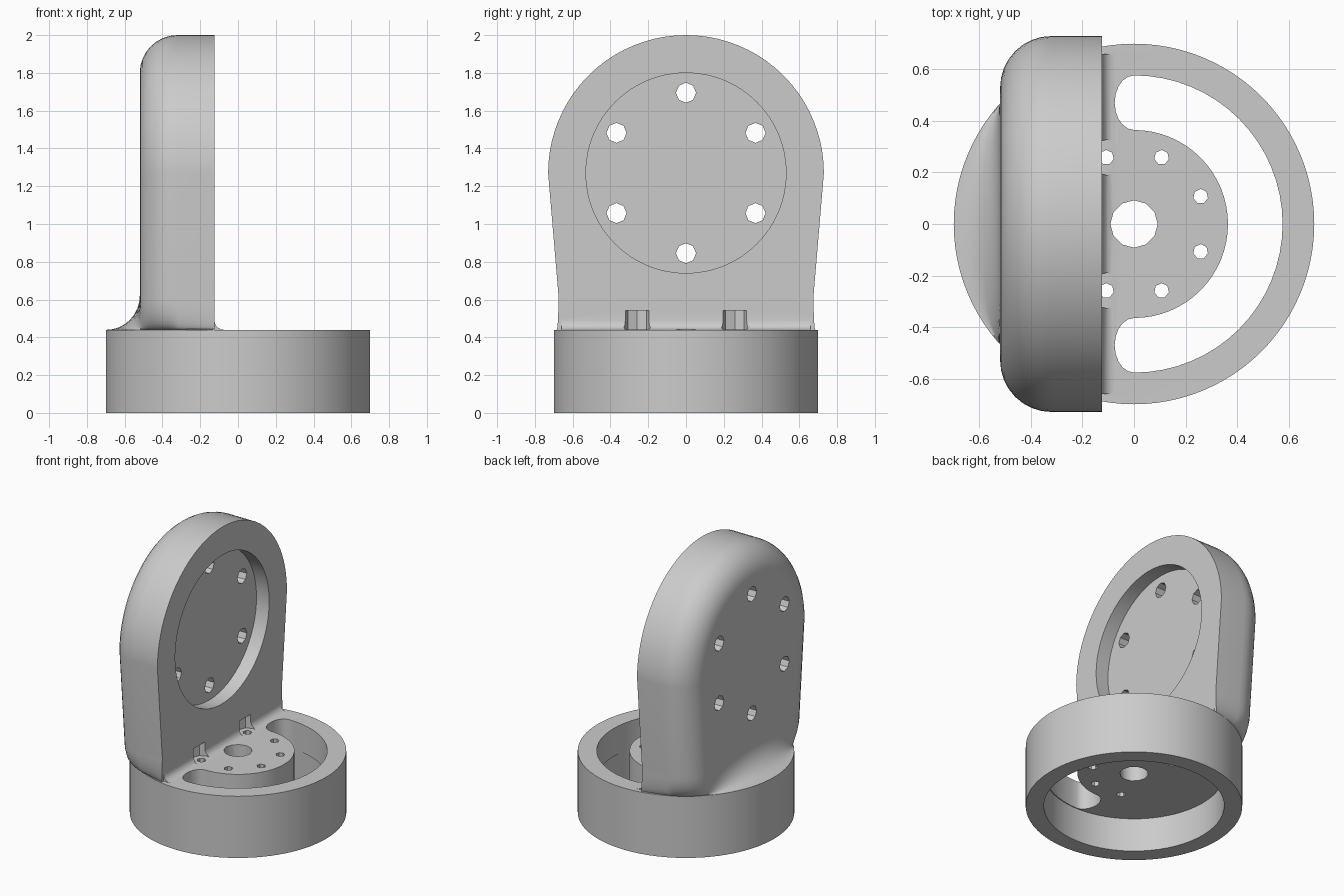
import bpy, bmesh
from math import sin, cos, pi, radians, sqrt, hypot
from mathutils import Matrix

cube = bpy.data.objects.get("Cube")
if cube:
    bpy.data.objects.remove(cube, do_unlink=True)

grey = bpy.data.materials.new("plain grey")
grey.use_nodes = True
COLOR = (0.6, 0.6, 0.6, 1)
grey.diffuse_color = COLOR
grey.node_tree.nodes["Principled BSDF"].inputs["Base Color"].default_value = COLOR

BASE_R, BASE_TOP, FLOOR = 0.70, 0.44, 0.24
FRONT, BACK = -0.125, -0.52
ARCH_Z, ARCH_R = 1.27, 0.73
ROUND, FOOT_Z = 0.2, 0.62


def finish(bm, name):
    bmesh.ops.recalc_face_normals(bm, faces=bm.faces)
    mesh = bpy.data.meshes.new(name)
    bm.to_mesh(mesh)
    bm.free()
    mesh.materials.append(grey)
    ob = bpy.data.objects.new(name, mesh)
    bpy.context.collection.objects.link(ob)
    return ob


def cylinder(name, r, start, depth, axis="Z", sides=48):
    """Cylinder from start, running along +z or +x."""
    bm = bmesh.new()
    m = Matrix.Translation((0, 0, depth / 2))
    if axis == "X":
        m = Matrix.Rotation(pi / 2, 4, "Y") @ m
    bmesh.ops.create_cone(bm, cap_ends=True, segments=sides, radius1=r, radius2=r,
                          depth=depth, matrix=Matrix.Translation(start) @ m)
    return finish(bm, name)


def prism(name, points, direction):
    bm = bmesh.new()
    face = bm.faces.new([bm.verts.new(p) for p in points])
    out = bmesh.ops.extrude_face_region(bm, geom=[face])["geom"]
    bmesh.ops.translate(bm, vec=direction,
                        verts=[v for v in out if isinstance(v, bmesh.types.BMVert)])
    return finish(bm, name)


def combine(target, tool, operation):
    mod = target.modifiers.new("cut", "BOOLEAN")
    mod.operation, mod.object, mod.solver = operation, tool, "EXACT"
    bpy.context.view_layer.objects.active = target
    bpy.ops.object.modifier_apply(modifier=mod.name)
    bpy.data.objects.remove(tool, do_unlink=True)


def arch_line(inset):
    """Outline of the upright from lower -y over the arch to lower +y."""
    w = 0.675 - inset
    r = ARCH_R - inset
    arc = [(-r * cos(pi * i / 40), ARCH_Z + r * sin(pi * i / 40)) for i in range(41)]
    return [(-w, FOOT_Z)] + arc + [(w, FOOT_Z)]


def rim_point(x, y):
    """Push a foot point outward onto the rim of the base."""
    dx, dy = x - FRONT, y
    n = hypot(dx, dy)
    dx, dy = dx / n, dy / n
    b = FRONT * dx
    t = -b + sqrt(b * b - FRONT * FRONT + (BASE_R - 0.004) ** 2)
    return FRONT + t * dx, t * dy


def make_upright():
    bm = bmesh.new()
    # layers from the flat front to the rounded back edge
    layers = [(FRONT, 0)]
    for i in range(9):
        a = pi / 2 * i / 8
        layers.append((BACK + ROUND * (1 - sin(a)), ROUND * (1 - cos(a))))
    loops = [[bm.verts.new((x, y, z)) for y, z in arch_line(d)] for x, d in layers]
    for a, b in zip(loops, loops[1:]):
        for i in range(len(a) - 1):
            bm.faces.new((a[i], a[i + 1], b[i + 1], b[i]))
    # lower edge of the back, divided so the foot can spread in a curve
    half = loops[-1][-1].co.y
    across = [bm.verts.new((BACK, -half + 2 * half * i / 14, FOOT_Z)) for i in range(1, 14)]
    bm.faces.new(loops[-1] + across[::-1])
    ring = [l[0] for l in loops] + across + [l[-1] for l in loops[::-1]]
    # concave foot blending into the base rim
    rows = [ring]
    for k in range(1, 9):
        a = pi / 2 * k / 8
        u, z = 1 - cos(a), FOOT_Z - (FOOT_Z - BASE_TOP) * sin(a)
        row = []
        for v in ring:
            qx, qy = rim_point(v.co.x, v.co.y)
            row.append(bm.verts.new((v.co.x + (qx - v.co.x) * u,
                                     v.co.y + (qy - v.co.y) * u, z)))
        rows.append(row)
    rows.append([bm.verts.new((v.co.x, v.co.y, 0.35)) for v in rows[-1]])
    for a, b in zip(rows, rows[1:]):
        for i in range(len(a) - 1):
            bm.faces.new((a[i], a[i + 1], b[i + 1], b[i]))
    bm.faces.new(rows[-1])
    left = [r[0] for r in rows[:0:-1]]
    right = [r[-1] for r in rows[1:]]
    bm.faces.new(left + loops[0] + right)
    return finish(bm, "upright")


# base drum with the upright standing on it
bracket = cylinder("swivel_bracket", BASE_R, (0, 0, 0), BASE_TOP, sides=96)
combine(bracket, make_upright(), "UNION")

# small fillet between the upright and the base top
F = 0.05
fillet = [(FRONT - 0.03, -0.66, BASE_TOP - 0.03), (FRONT + F, -0.66, BASE_TOP - 0.03)]
fillet += [(FRONT + F - F * sin(a), -0.66, BASE_TOP + F - F * cos(a))
           for a in [pi / 2 * i / 5 for i in range(6)]]
fillet.append((FRONT - 0.03, -0.66, BASE_TOP + F))
combine(bracket, prism("fillet", fillet, (0, 1.32, 0)), "UNION")

# hollow underside
combine(bracket, cylinder("bore", 0.583, (0, 0, -0.1), FLOOR + 0.1, sides=64), "DIFFERENCE")

# crescent slot around the centre disc, with rounded ends
OUT, IN, CAP = 0.577, 0.365, 0.075
mid, wide = (OUT + IN) / 2, (OUT - IN) / 2
sweep = [radians(-90 + 180 * i / 32) for i in range(33)]
caps = [pi * i / 10 for i in range(1, 10)]
slot = [(OUT * cos(a), OUT * sin(a)) for a in sweep]
slot += [(-CAP * sin(a), mid + wide * cos(a)) for a in caps]
slot += [(IN * cos(a), IN * sin(a)) for a in sweep[::-1]]
slot += [(-CAP * sin(a), -mid - wide * cos(a)) for a in caps[::-1]]
combine(bracket, prism("slot", [(x, y, 0.1) for x, y in slot], (0, 0, 0.6)), "DIFFERENCE")

# centre hole, screw holes and the two screw head pockets at the foot
combine(bracket, cylinder("centre_hole", 0.092, (0, 0, 0.1), 0.6, sides=12), "DIFFERENCE")
for i in range(6):
    a = radians(-112.5 + 45 * i)
    x, y = 0.28 * cos(a), 0.28 * sin(a)
    combine(bracket, cylinder("screw_hole", 0.029, (x, y, 0.1), 0.4, sides=7), "DIFFERENCE")
    if x < 0:
        combine(bracket, cylinder("head_pocket", 0.07, (x, y, BASE_TOP + 0.002), 0.1, sides=8),
                "DIFFERENCE")

# round recess in the upright and its ring of through holes
combine(bracket, cylinder("recess", 0.53, (FRONT - 0.1, 0, ARCH_Z), 0.3, "X", 64), "DIFFERENCE")
for i in range(6):
    a = radians(90 + 60 * i)
    start = (-0.7, 0.425 * cos(a), ARCH_Z + 0.425 * sin(a))
    combine(bracket, cylinder("bolt_hole", 0.053, start, 0.7, "X", 8), "DIFFERENCE")

bpy.ops.object.select_all(action="DESELECT")
bracket.select_set(True)
bpy.context.view_layer.objects.active = bracket
bpy.ops.object.shade_smooth_by_angle(angle=radians(32))
